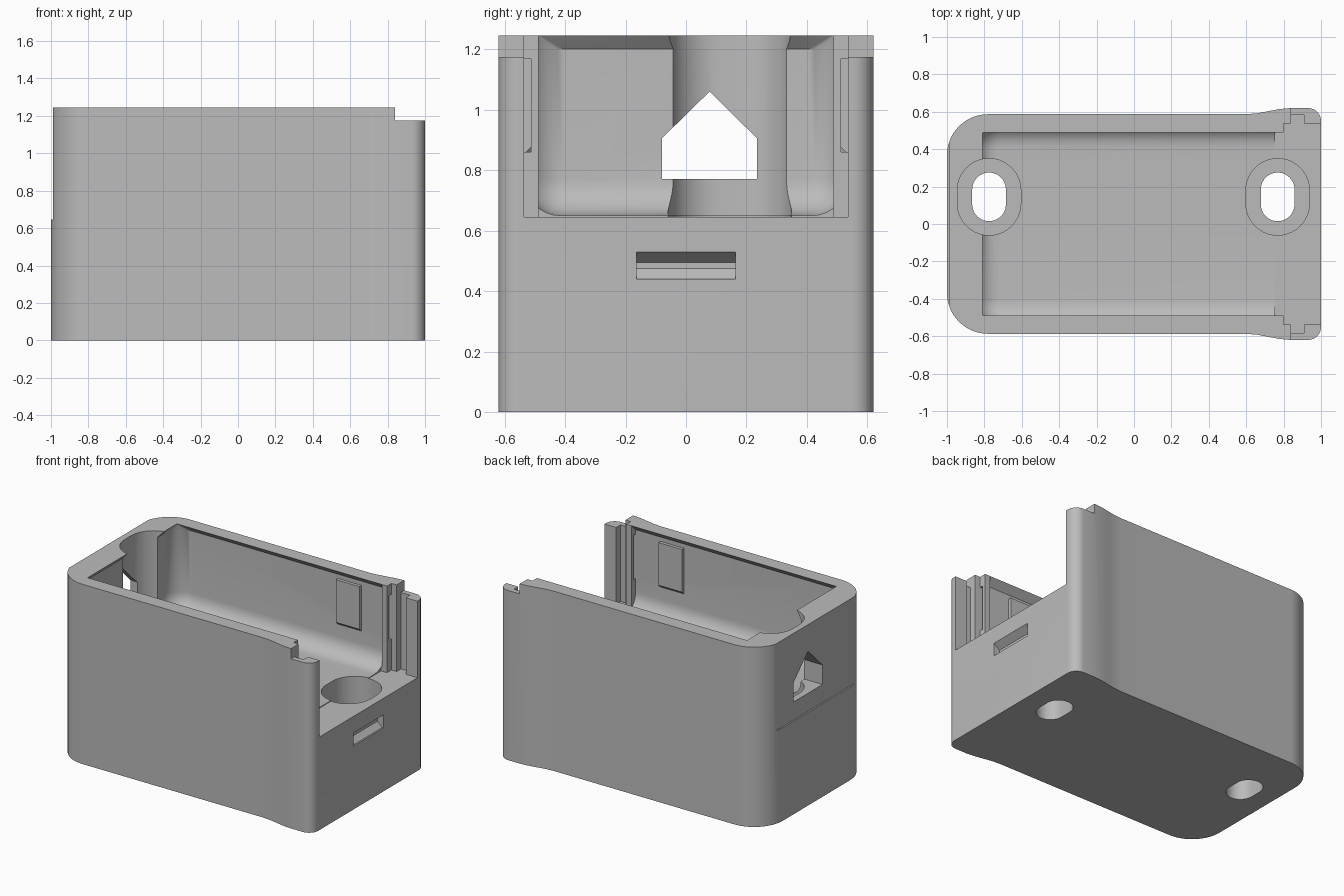
import bpy, bmesh
from math import sin, cos, pi, radians

old = bpy.data.objects.get("Cube")
if old:
    bpy.data.objects.remove(old, do_unlink=True)

grey = bpy.data.materials.new("plain grey")
grey.use_nodes = True
grey.diffuse_color = (0.5, 0.5, 0.5, 1)
grey.node_tree.nodes["Principled BSDF"].inputs["Base Color"].default_value = (0.5, 0.5, 0.5, 1)


def arc(cx, cy, r, a0, a1, n=10):
    return [(cx + r * cos(radians(a0 + (a1 - a0) * i / n)),
             cy + r * sin(radians(a0 + (a1 - a0) * i / n))) for i in range(n + 1)]


def loft(name, rings):
    """Closed solid skinned through rings of equal point count."""
    bm = bmesh.new()
    loops = [[bm.verts.new(p) for p in ring] for ring in rings]
    n = len(loops[0])
    bm.faces.new(loops[0])
    bm.faces.new(loops[-1])
    for a, b in zip(loops, loops[1:]):
        for i in range(n):
            j = (i + 1) % n
            bm.faces.new((a[i], a[j], b[j], b[i]))
    bmesh.ops.recalc_face_normals(bm, faces=bm.faces)
    mesh = bpy.data.meshes.new(name)
    bm.to_mesh(mesh)
    bm.free()
    mesh.materials.append(grey)
    ob = bpy.data.objects.new(name, mesh)
    bpy.context.collection.objects.link(ob)
    return ob


def prism(name, pts, z0, z1):
    return loft(name, [[(x, y, z) for x, y in pts] for z in (z0, z1)])


def box(name, x0, x1, y0, y1, z0, z1):
    return prism(name, [(x0, y0), (x1, y0), (x1, y1), (x0, y1)], z0, z1)


def cut(ob, cutter):
    cutter.hide_render = True
    mod = ob.modifiers.new("cut", "BOOLEAN")
    mod.operation = "DIFFERENCE"
    mod.solver = "EXACT"
    mod.object = cutter
    bpy.context.view_layer.objects.active = ob
    bpy.ops.object.modifier_apply(modifier=mod.name)
    bpy.data.objects.remove(cutter, do_unlink=True)


def stadium(cx, cy, r, half):
    return arc(cx, cy + half, r, 0, 180, 20) + arc(cx, cy - half, r, 180, 360, 20)


def cavity_ring(x0, y, r, z):
    pts = [(0.76, y)] + arc(x0 + r, y - r, r, 90, 180) + arc(x0 + r, r - y, r, 180, 270) + [(0.76, -y)]
    return [(px, py, z) for px, py in pts]


# Outer shell: rounded closed end, slightly flared open end
TOP, FLOOR = 1.245, 0.645
flare = [(0.6 + 0.24 * t, 0.587 + 0.033 * t * t * (3 - 2 * t)) for t in (0, 0.25, 0.5, 0.75, 1)]
side = arc(0.93, 0.55, 0.07, 0, 90) + flare[::-1] + arc(-0.78, 0.367, 0.22, 90, 180, 16)
outline = side + [(x, -y) for x, y in reversed(side)]
body = prism("box_body", outline, 0, TOP)

# Rounded cavity with filleted floor and an overhanging sloped rim
R = 0.12
rings = []
for i in range(9):
    a = pi / 2 * i / 8
    inset = R * (1 - sin(a))
    rings.append(cavity_ring(-0.85 + inset, 0.535 - inset, R + 0.01 - inset, 0.65 + R * (1 - cos(a))))
rings.append(cavity_ring(-0.85, 0.535, R + 0.01, 1.2))
rings.append(cavity_ring(-0.81, 0.488, 0.003, TOP))
rings.append(cavity_ring(-0.81, 0.488, 0.003, TOP + 0.1))
cut(body, loft("cavity_cutter", rings))

# Open end: flange gap, wider mouth, lowered lip, side grooves
cut(body, box("flange_cutter", 0.755, 1.1, -0.488, 0.488, FLOOR, 1.4))
cut(body, box("mouth_cutter", 0.8, 1.1, -0.536, 0.536, FLOOR, 1.4))
cut(body, box("lip_cutter", 0.84, 1.1, -0.8, 0.8, 1.175, 1.4))
for s in (-1, 1):
    y0, y1 = sorted((s * 0.5, s * 0.583))
    cut(body, box("groove_cutter", 0.84, 0.91, y0, y1, FLOOR, 1.4))
    y0, y1 = sorted((s * 0.512, s * 0.535))
    cut(body, box("notch_cutter", 0.75, 0.81, y0, y1, 0.86, 1.17))

# Screw wells with slotted holes through the base
for cx in (-0.775, 0.768):
    cut(body, prism("well_cutter", stadium(cx, 0.145, 0.17, 0.035), 0.2, 1.4))
    cut(body, prism("slot_cutter", stadium(cx, 0.145, 0.09, 0.04), -0.1, 0.4))

# Shallow step on the closed end and the pointed cable window
cut(body, box("step_cutter", -1.1, -0.99, -0.8, 0.8, FLOOR, 1.4))
house = [(-0.08, 0.77), (0.235, 0.77), (0.235, 0.905), (0.078, 1.06), (-0.08, 0.905)]
cut(body, loft("window_cutter", [[(x, y, z) for y, z in house] for x in (-1.1, -0.75)]))

# Latch slot in the open end face
latch = [(1.05, 0.44), (1.05, 0.53), (1.0, 0.53), (0.955, 0.495), (0.955, 0.475), (0.99, 0.44)]
cut(body, loft("latch_cutter", [[(x, y, z) for x, z in latch] for y in (-0.163, 0.163)]))

# Raised pads on the inner side walls, sloped underneath
pads = []
for s, label in ((1, "back"), (-1, "front")):
    pad = [(0.55, 0.84), (0.513, 0.875), (0.513, 1.17), (0.55, 1.17)]
    pads.append(loft(label + "_wall_pad", [[(x, s * y, z) for y, z in pad] for x in (0.39, 0.57)]))

# Smooth curved walls, keep edges crisp
bpy.ops.object.select_all(action="DESELECT")
for ob in [body] + pads:
    ob.select_set(True)
bpy.context.view_layer.objects.active = body
bpy.ops.object.shade_smooth_by_angle(angle=radians(30))
